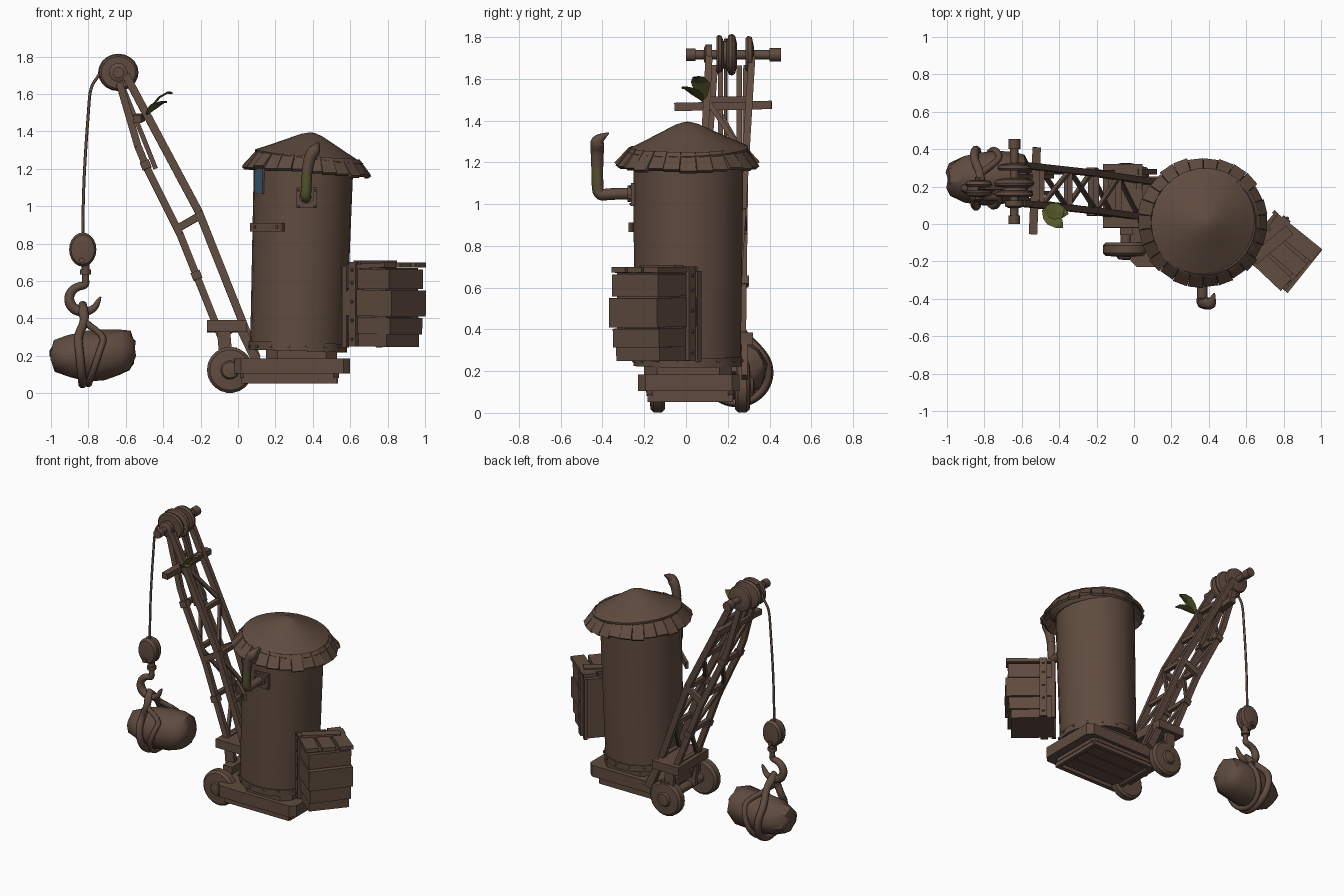
import bpy, bmesh, math, random
from mathutils import Vector as V, Matrix

if "Cube" in bpy.data.objects:
    bpy.data.objects.remove(bpy.data.objects["Cube"])

random.seed(4)


def mat(name, rgb):
    m = bpy.data.materials.new(name)
    m.diffuse_color = (*rgb, 1)
    m.use_nodes = True
    m.node_tree.nodes["Principled BSDF"].inputs["Base Color"].default_value = m.diffuse_color
    return m


BROWN = mat("weathered brown", (0.115, 0.071, 0.05))
MOSS = mat("moss green", (0.085, 0.085, 0.025))
LEAF = mat("leaf green", (0.095, 0.105, 0.024))
BLUE = mat("window blue", (0.04, 0.11, 0.19))


def finish(bm, name, m=BROWN, smooth=False):
    bmesh.ops.recalc_face_normals(bm, faces=bm.faces)
    me = bpy.data.meshes.new(name)
    bm.to_mesh(me)
    bm.free()
    me.materials.append(m)
    ob = bpy.data.objects.new(name, me)
    bpy.context.collection.objects.link(ob)
    if smooth:
        bpy.ops.object.select_all(action='DESELECT')
        ob.select_set(True)
        bpy.context.view_layer.objects.active = ob
        bpy.ops.object.shade_smooth_by_angle(angle=math.radians(38))
    return ob


def frame(p, q, up):
    d = (q - p).normalized()
    s = d.cross(V(up))
    s = s.normalized() if s.length > 1e-3 else V((1, 0, 0))
    return s, s.cross(d)


def loft(bm, rings):
    """Skin a list of equal vertex rings and cap both ends."""
    vs = [[bm.verts.new(p) for p in r] for r in rings]
    n = len(rings[0])
    for a, b in zip(vs, vs[1:]):
        for i in range(n):
            bm.faces.new((a[i], a[(i + 1) % n], b[(i + 1) % n], b[i]))
    bm.faces.new(vs[0])
    bm.faces.new(vs[-1])


def beam(bm, p, q, w, h, w2=None, up=(0, 0, 1)):
    p, q = V(p), V(q)
    s, t = frame(p, q, up)
    rings = []
    for c, ww in ((p, w), (q, w2 or w)):
        rings.append([c + s * ww / 2 * a + t * h / 2 * b
                      for a, b in ((-1, -1), (1, -1), (1, 1), (-1, 1))])
    loft(bm, rings)


def spin(bm, p, axis, profile, n=24, sx=1.0):
    """Solid of rings (distance along axis, radius) from point p."""
    p, axis = V(p), V(axis).normalized()
    s, t = frame(p, p + axis, (0, 0, 1) if abs(axis.z) < .9 else (0, 1, 0))
    loft(bm, [[p + axis * d + s * sx * r * math.cos(2 * math.pi * i / n)
               + t * r * math.sin(2 * math.pi * i / n) for i in range(n)] for d, r in profile])


def tube(name, pts, radius, m=BROWN, closed=False):
    """Round rod along a smooth path; radius is a number or one per point."""
    cu = bpy.data.curves.new(name, 'CURVE')
    cu.dimensions, cu.bevel_depth, cu.bevel_resolution = '3D', 1, 2
    cu.use_fill_caps, cu.resolution_u = True, 4
    sp = cu.splines.new('NURBS')
    sp.points.add(len(pts) - 1)
    for i, p in enumerate(pts):
        sp.points[i].co = (*p, 1)
        sp.points[i].radius = radius[i] if isinstance(radius, tuple) else radius
    sp.order_u, sp.use_endpoint_u, sp.use_cyclic_u = 3, True, closed
    cu.materials.append(m)
    ob = bpy.data.objects.new(name, cu)
    bpy.context.collection.objects.link(ob)
    bpy.ops.object.select_all(action='DESELECT')
    ob.select_set(True)
    bpy.context.view_layer.objects.active = ob
    bpy.ops.object.convert(target='MESH')
    return bpy.context.view_layer.objects.active


# Base: stacked slabs with clipped corners, and runners underneath
def slab(bm, x0, x1, y0, y1, z0, z1, c):
    pts = [(x0 + c, y0), (x1 - c, y0), (x1, y0 + c), (x1, y1 - c),
           (x1 - c, y1), (x0 + c, y1), (x0, y1 - c), (x0, y0 + c)]
    loft(bm, [[V((x, y, z)) for x, y in pts] for z in (z0, z1)])


bm = bmesh.new()
slab(bm, -.02, .60, -.23, .255, .105, .185, .035)
slab(bm, .0, .54, -.19, .23, .08, .106, .03)
slab(bm, .15, .53, -.20, .22, .184, .235, .06)
for y in (-.17, .21):
    beam(bm, (.02, y, .07), (.53, y, .07), .03, .035)
for x in (.03, .52):
    beam(bm, (x, -.17, .07), (x, .21, .07), .03, .035)
for y in (-.09, .02, .13):
    beam(bm, (.04, y, .074), (.51, y, .074), .1, .014)
finish(bm, "base_platform")

# Wheels and axle
bm = bmesh.new()
for y, s in ((-.10, -1), (.235, 1)):
    spin(bm, (-.043, y, .124), (0, s, 0), [(0, .09), (.0, .108), (.015, .123), (.055, .123),
         (.07, .108), (.075, .05), (.088, .042), (.092, .015)], 22)
spin(bm, (-.043, -.1, .124), (0, 1, 0), [(0, .03), (.34, .03)], 12)
finish(bm, "wheels", smooth=True)

# Tower: slightly leaning drum with a riveted bottom hoop
bm = bmesh.new()
up = V((.03, .003, .98))
spin(bm, (.32, .008, .225), up, [(0, .255), (.05, .256), (.5, .261), (1.0, .266)], 26)
finish(bm, "tower_drum", smooth=True)
bm = bmesh.new()
spin(bm, (.32, .008, .225), up, [(0, .262), (.045, .263)], 26)
for i in range(16):
    a = 2 * math.pi * (i + .5) / 16
    d = V((math.cos(a), math.sin(a), 0))
    spin(bm, V((.32, .008, .25)) + d * .255, d, [(0, .01), (.012, .01), (.016, .004)], 6)
finish(bm, "bottom_hoop", smooth=True)


# Roof: shallow cone and a ring of uneven shingles, tipped a little to the right
def roof_pt(a, r, z):
    x = .37 + r * math.cos(a)
    return V((x, .01 + r * math.sin(a), z - .075 * (x - .37)))


bm = bmesh.new()
spin(bm, (.372, .01, 1.2), (.13, -.03, 1), [(0, .25), (.05, .29), (.066, .292), (.11, .20),
     (.15, .12), (.182, .055), (.194, .015)], 26)
finish(bm, "roof_cone", smooth=True)
bm = bmesh.new()
N = 26
for i in range(N):
    a = 2 * math.pi * i / N
    r = .334 + random.uniform(-.006, .012)
    beam(bm, roof_pt(a, .272, 1.264), roof_pt(a, r, 1.184 + random.uniform(-.008, .008)),
         .066, .02, .08)
finish(bm, "roof_shingles")


# Window and sill board, set flat against the drum
def tangent_box(bm, cx, deg, r, z, w, h, t, side=0):
    a = math.radians(deg)
    n, s = V((math.cos(a), math.sin(a), 0)), V((-math.sin(a), math.cos(a), 0))
    c = V((cx, .012, z)) + n * r + s * side
    beam(bm, c - s * w / 2, c + s * w / 2, t, h)


bm = bmesh.new()
tangent_box(bm, .35, 208, .266, 1.135, .075, .125, .009)
finish(bm, "window_pane", BLUE)
bm = bmesh.new()
for s in (-.041, .041):
    tangent_box(bm, .35, 208, .265, 1.135, .01, .14, .013, s)
for z in (1.069, 1.201):
    tangent_box(bm, .35, 208, .265, z, .09, .01, .013)
tangent_box(bm, .338, 228, .272, .888, .23, .045, .02)
for s in (-.08, .08):
    tangent_box(bm, .338, 228, .283, .888, .016, .016, .012, s)
finish(bm, "window_frame_and_board")

# Stove pipe: wall plate, elbow mossy on its outer side, and hooked flaring tip
bm = bmesh.new()
beam(bm, (.313, -.254, 1.045), (.423, -.254, 1.045), .02, .11)
spin(bm, (.366, -.26, 1.05), (0, -1, 0), [(0, .04), (.02, .04)], 12)
for x in (.325, .41):
    for z in (1.0, 1.085):
        spin(bm, (x, -.26, z), (0, -1, 0), [(0, .008), (.01, .006)], 6)
finish(bm, "pipe_plate")
elbow = tube("pipe_elbow", [(.366, -.25, 1.05), (.366, -.36, 1.05), (.362, -.42, 1.04),
                            (.365, -.425, 1.11), (.37, -.425, 1.19)], .028)
elbow.data.materials.append(MOSS)
for f in elbow.data.polygons:
    n = f.normal
    f.material_index = int(f.center.y < -.33 and (n.y < -.3 or n.z < -.5 or n.x < -.9))
tube("pipe_tip", [(.369, -.425, 1.18), (.378, -.425, 1.25), (.40, -.425, 1.285), (.415, -.425, 1.31),
                  (.43, -.37, 1.34)], (.029, .031, .034, .03, .004))

# Boom: two upper and two lower chords
UP = [(-.60, 1.70), (-.21, .97), (.10, .19)]
LOW = [(-.635, 1.66), (-.535, 1.32), (-.485, 1.2), (-.31, .85), (-.05, .2)]
UY = ((.11, .03), (.315, .225))
LY = ((.14, .04), (.29, .27))


def chord(path, z, ys):
    """Point on a chord at height z; y slides from the tip value to the foot value."""
    for (xa, za), (xb, zb) in zip(path, path[1:]):
        if z >= zb - 1e-6 or (xb, zb) == path[-1]:
            k = (za - z) / (za - zb)
            t = (1.7 - z) / 1.5
            return V((xa + (xb - xa) * k, ys[0] + (ys[1] - ys[0]) * t, z))


bm = bmesh.new()
for path, sides, w in ((UP, UY, .042), (LOW, LY, .038)):
    for ys in sides:
        for a, b in zip(path, path[1:]):
            beam(bm, chord(path, a[1], ys), chord(path, b[1], ys), w * .8, w, up=(1, 0, 0))
# inner tie rods fanning from the head
for y in (.165, .255):
    beam(bm, (-.625, y, 1.66), (-.44, y, 1.2), .025, .025, up=(1, 0, 0))
finish(bm, "boom_chords")

# Boom lattice: rungs, zigzag braces and side struts
bm = bmesh.new()
levels = [1.5, 1.22, .95, .65, .38]
for i, z in enumerate(levels):
    for path, sides in ((UP, UY), (LOW, LY)):
        a, b = chord(path, z, sides[0]), chord(path, z, sides[1])
        beam(bm, a, b, .03, .03)
        if i + 1 < len(levels):
            q = chord(path, levels[i + 1], sides[(i + 1) % 2])
            beam(bm, (a, b)[i % 2], q, .024, .02, up=(1, 0, 0))
    for k in (0, 1):
        if z in (.95, .38):
            beam(bm, chord(LOW, z - .07, LY[k]), chord(UP, z, UY[k]), .03, .04)
for z in (1.22, .63):
    for ys in LY:
        beam(bm, chord(LOW, z - .02, ys), chord(LOW, z + .02, ys), .05, .05, up=(1, 0, 0))
beam(bm, (-.54, -.055, 1.465), (-.52, .41, 1.475), .045, .04)
finish(bm, "boom_lattice")

# Boom foot: cross plank and brackets
bm = bmesh.new()
beam(bm, (-.06, -.02, .36), (-.06, .32, .355), .21, .06)
beam(bm, (-.04, -.06, .22), (-.04, .3, .22), .07, .05)
for y in (.02, .28):
    beam(bm, (-.06, y, .13), (-.08, y, .37), .03, .07)
    beam(bm, (.1, y, .17), (.0, y, .38), .03, .05)
finish(bm, "boom_foot")

# Head: axle with end nuts and grooved pulley wheels
bm = bmesh.new()
C = V((-.64, 0, 1.715))
spin(bm, C, (0, 1, 0), [(0, .03), (.045, .03), (.045, .022), (.40, .022), (.40, .032), (.455, .032)], 12)
finish(bm, "head_axle", smooth=True)
bm = bmesh.new()
spin(bm, C + V((0, .145, 0)), (0, 1, 0), [(0, .05), (.0, .085), (.01, .095), (.025, .09), (.035, .065),
     (.05, .065), (.06, .095), (.075, .1), (.09, .09), (.1, .05)], 20, 1.08)
spin(bm, C + V((0, .285, 0)), (0, 1, 0), [(0, .08), (.012, .09), (.03, .085), (.04, .04)], 20)
spin(bm, C + V((0, .085, 0)), (0, 1, 0), [(0, .03), (.01, .05), (.04, .05)], 16)
finish(bm, "head_pulleys", smooth=True)

# Rope, hook block and hook
HY = .19
tube("rope", [(-.70, HY, 1.79), (-.74, HY, 1.70), (-.79, HY, 1.64), (-.80, HY, 1.5),
              (-.815, HY, 1.3), (-.828, HY, 1.05), (-.83, HY, .84)], .008)
bm = bmesh.new()
spin(bm, (-.83, HY - .045, .768), (0, 1, 0), [(0, .04), (.005, .078), (.025, .091), (.035, .08),
     (.055, .08), (.065, .091), (.085, .078), (.09, .04)], 20, .8)
spin(bm, (-.835, HY - .06, .71), (0, 1, 0), [(0, .015), (.12, .015)], 8)
spin(bm, (-.815, HY, .71), (0, 0, -1), [(0, .022), (.05, .022), (.05, .03), (.075, .03), (.075, .018), (.12, .018)], 10)
finish(bm, "hook_block", smooth=True)
hook = [(-.815, HY, .60)] + [(-.825 + .08 * math.cos(math.radians(a)), HY, .505 + .072 * math.sin(math.radians(a)))
                             for a in range(80, 351, 30)] + [(-.735, HY, .515)]
tube("hook", hook, (.02, .02, .022, .024, .026, .028, .028, .026, .022, .018, .014, .005))

# Sack: lumpy bundle held by two straps
bm = bmesh.new()
spin(bm, (-1.0, .235, .2), (1, .05, .02), [(0, .045), (.02, .08), (.09, .115), (.19, .133),
     (.28, .135), (.37, .128), (.42, .105), (.445, .06)], 13, 1.04)
for v in bm.verts:
    v.co += V([random.uniform(-.009, .009) for _ in range(3)])
    v.co.z -= .012 * math.cos(9 * (v.co.x + .88)) - .002
finish(bm, "sack", smooth=True)
for name, x, dx, r in (("left_strap", -.86, .03, .024), ("right_strap", -.70, -.1, .018)):
    loop = [(-.83, HY, .47), (-.82 + dx / 3, HY + .06, .40)]
    for a in range(50, -231, -28):
        c, s = math.cos(math.radians(a)), math.sin(math.radians(a))
        loop.append((x + dx * (1 - s) * .5, .245 + .155 * c, .193 + .148 * s))
    loop.append((-.82 + dx / 3, HY - .05, .40))
    tube(name, loop, r, closed=True)

# Crate: turned plank box with lid boards, straps and rivets
R = Matrix.Translation((.79, -.155, 0)) @ Matrix.Rotation(math.radians(-41), 4, 'Z')
bm = bmesh.new()
for (z0, z1), e, w in zip(((.25, .315), (.32, .41), (.415, .555), (.56, .665)),
                          (.118, .138, .157, .14), (.27, .28, .295, .285)):
    j = random.uniform(-.008, .008)
    beam(bm, (-.15, -j, (z0 + z1) / 2), (e, j, (z0 + z1) / 2 - j), w, z1 - z0)
beam(bm, (-.17, 0, .46), (.115, 0, .46), .262, .42)
for i, y in enumerate((-.1, 0, .1)):
    beam(bm, (-.15, y, .675 + .006 * i), (.13 + .01 * i, y + .012 * (i - 1), .685), .09, .026)
beam(bm, (-.09, -.13, .698), (-.05, .12, .698), .06, .022)
for s in (-1, 1):
    beam(bm, (-.165, s * .138, .245), (-.165, s * .138, .68), .03, .02, up=(0, 1, 0))
    beam(bm, (-.10, s * .148, .25), (-.10, s * .148, .69), .05, .022, up=(0, 1, 0))
    for z in (.29, .39, .49, .59, .66):
        spin(bm, (-.10, s * .157, z), (0, s, 0), [(0, .011), (.01, .006)], 6)
beam(bm, (-.10, -.155, .69), (-.10, .155, .69), .05, .02)
bm.transform(R)
finish(bm, "crate")

# Leaves sprouting from the boom: broad arched blades
bm = bmesh.new()
root = V((-.485, .08, 1.495))
for dx, dy, dz in ((.135, -.025, .115), (.105, -.10, .065)):
    d = V((dx, dy, 0))
    s = V((-dy, dx, 0)).normalized()
    mid = [root + d * t + V((0, 0, dz * math.sin(t * 1.8))) for t in (0, .25, .5, .8, 1)]
    loft(bm, [[m + s * w, m + V((0, 0, .004)), m - s * w, m - V((0, 0, .008))]
              for m, w in zip(mid, (.01, .038, .045, .028, .002))])
finish(bm, "leaves", LEAF)
